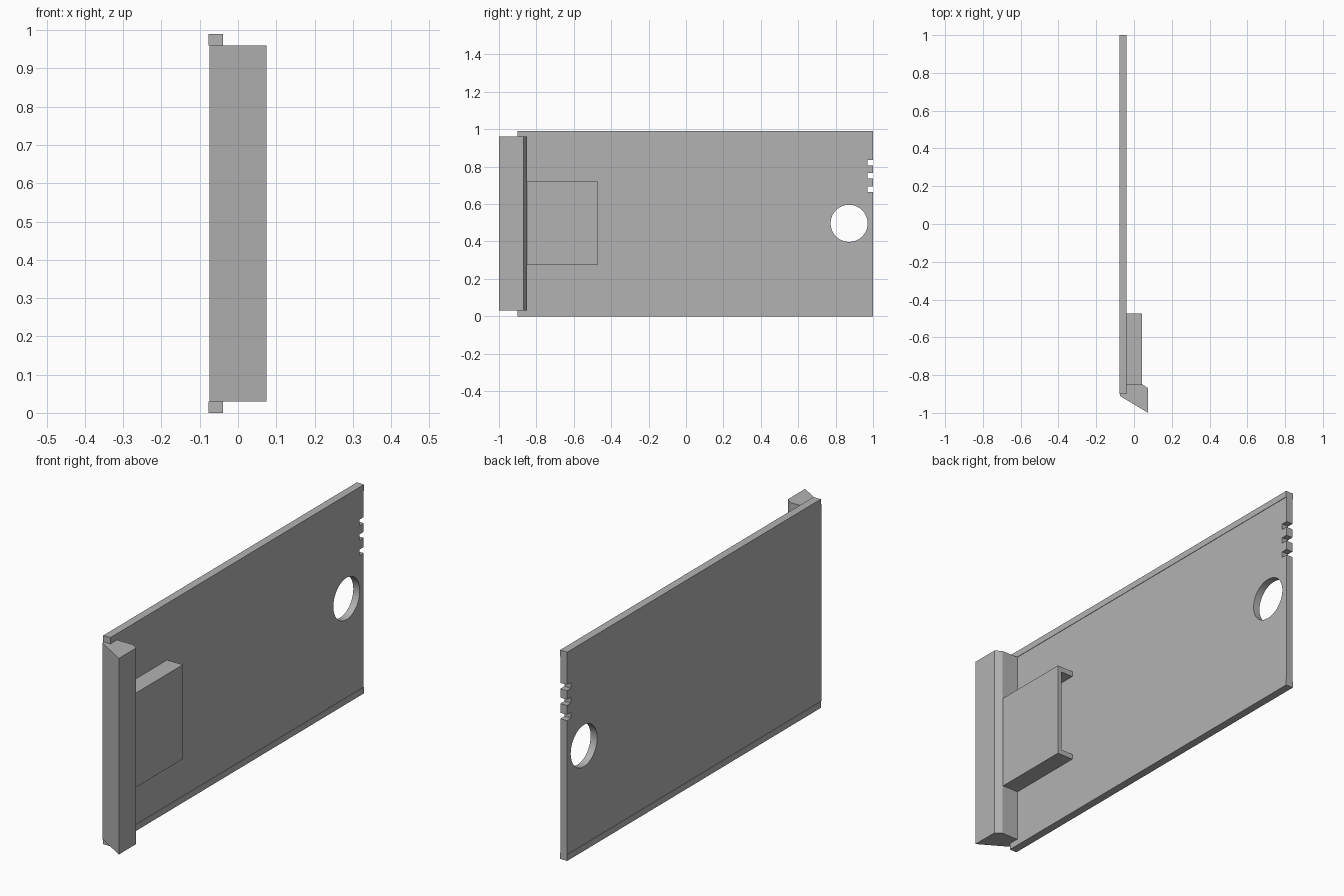
import bpy
import bmesh
from math import pi
from mathutils import Vector

cube = bpy.data.objects.get("Cube")
if cube:
    bpy.data.objects.remove(cube, do_unlink=True)

grey = bpy.data.materials.new("plain grey")
grey.use_nodes = True
GREY = (0.45, 0.45, 0.45, 1)
grey.diffuse_color = GREY
grey.node_tree.nodes["Principled BSDF"].inputs["Base Color"].default_value = GREY


def prism(name, base, sweep):
    """Extrude a closed outline along the sweep vector."""
    bm = bmesh.new()
    face = bm.faces.new([bm.verts.new(p) for p in base])
    new = bmesh.ops.extrude_face_region(bm, geom=[face])["geom"]
    verts = [v for v in new if isinstance(v, bmesh.types.BMVert)]
    bmesh.ops.translate(bm, verts=verts, vec=Vector(sweep))
    bmesh.ops.recalc_face_normals(bm, faces=bm.faces)
    mesh = bpy.data.meshes.new(name)
    bm.to_mesh(mesh)
    bm.free()
    mesh.materials.append(grey)
    obj = bpy.data.objects.new(name, mesh)
    bpy.context.collection.objects.link(obj)
    return obj


def side_prism(name, outline, x0, x1):
    return prism(name, [(x0, y, z) for y, z in outline], (x1 - x0, 0, 0))


def rect(y0, y1, z0, z1):
    return [(y0, z0), (y1, z0), (y1, z1), (y0, z1)]


LOW, HIGH, TOP = 0.03, 0.96, 0.99
LEFT, FACE = -0.077, -0.039

# Main panel, with three small notches in the back edge
outline = [(-0.9, LOW), (1, LOW)]
for z in (0.665, 0.737, 0.807):
    outline += [(1, z), (0.97, z), (0.97, z + 0.028), (1, z + 0.028)]
outline += [(1, HIGH), (-0.9, HIGH)]
panel = side_prism("panel", outline, LEFT + 0.002, FACE - 0.002)

# Round finger hole
bpy.ops.mesh.primitive_cylinder_add(vertices=64, radius=0.099, depth=0.3,
                                    location=(-0.06, 0.872, 0.497),
                                    rotation=(0, pi / 2, 0))
cutter = bpy.context.object
cutter.name = "hole_cutter"
cutter.hide_render = True
cutter.data.materials.append(grey)
cut = panel.modifiers.new("hole", "BOOLEAN")
cut.operation = "DIFFERENCE"
cut.solver = "EXACT"
cut.object = cutter
bpy.ops.object.select_all(action="DESELECT")
panel.select_set(True)
bpy.context.view_layer.objects.active = panel
bpy.ops.object.modifier_apply(modifier=cut.name)
bpy.data.objects.remove(cutter, do_unlink=True)
bpy.ops.object.shade_smooth_by_angle(angle=pi / 6)

# Slide rails along the top and bottom edges
side_prism("bottom_rail", rect(-0.9, 1, 0, LOW), LEFT, FACE)
side_prism("top_rail", rect(-0.9, 1, HIGH, TOP), LEFT, FACE)

# Slanted grip bar across the front end
grip = [(-0.075, -0.91), (0.075, -1), (0.075, -0.87), (0.045, -0.85),
        (FACE - 0.002, -0.85), (FACE - 0.002, -0.895), (-0.075, -0.895)]
prism("grip_bar", [(x, y, LOW) for x, y in grip], (0, 0, HIGH - LOW))

# Channel-shaped pocket, open towards the back
z0, z1, wall, outer = 0.273, 0.72, 0.025, 0.042
pocket = [(FACE - 0.002, z0), (outer, z0), (outer, z1), (FACE - 0.002, z1),
          (FACE - 0.002, z1 - wall), (outer - 0.02, z1 - wall),
          (outer - 0.02, z0 + wall), (FACE - 0.002, z0 + wall)]
prism("pocket", [(x, -0.85, z) for x, z in pocket], (0, 0.377, 0))
